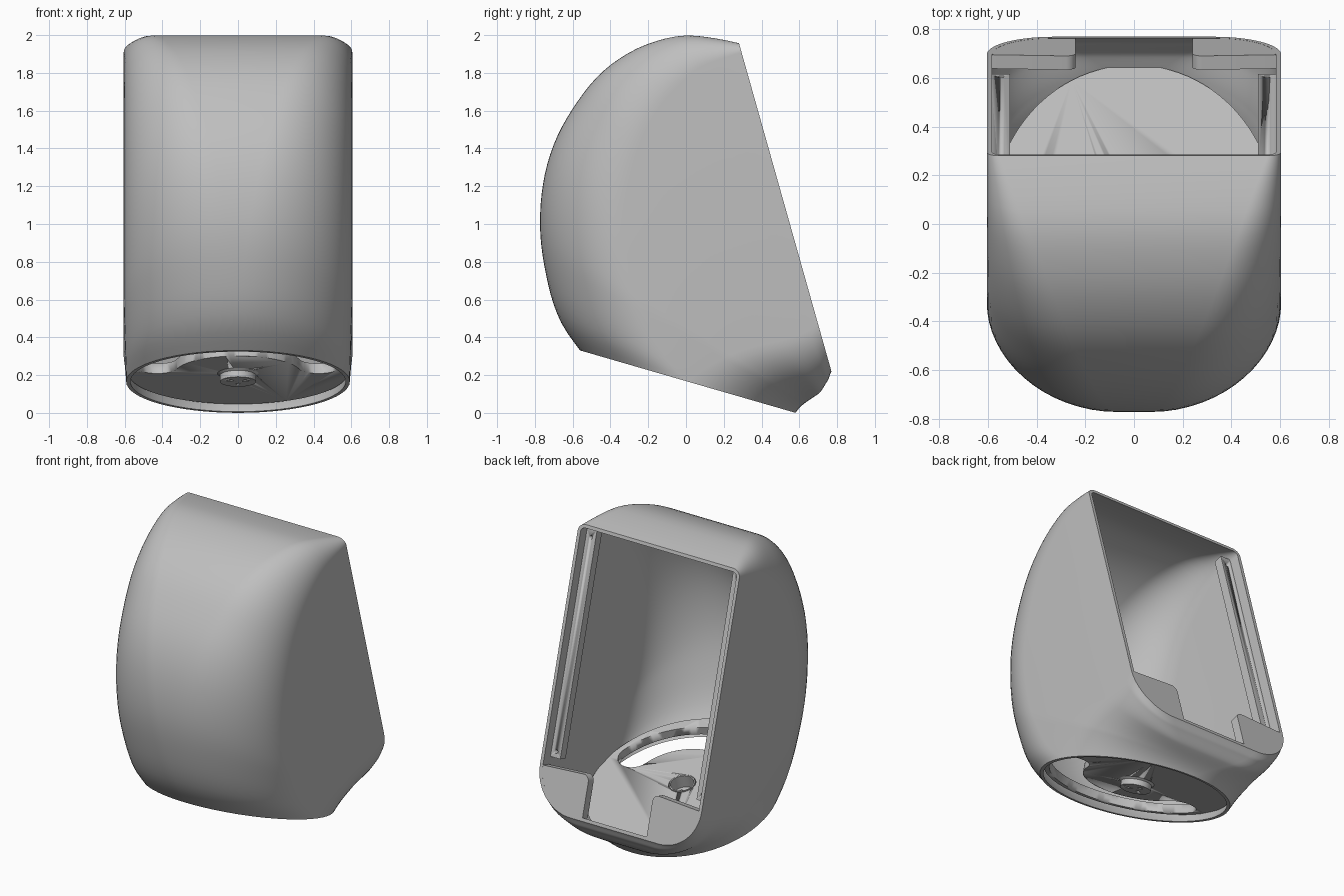
import bpy, bmesh, math
from mathutils import Matrix

if "Cube" in bpy.data.objects:
    bpy.data.objects.remove(bpy.data.objects["Cube"])

# One flat colour for the whole moulded part
grey = bpy.data.materials.new("light grey")
grey.diffuse_color = (0.52, 0.52, 0.52, 1)
grey.use_nodes = True
grey.node_tree.nodes["Principled BSDF"].inputs["Base Color"].default_value = grey.diffuse_color

# Tilted working frames: the hinge line where base plane and back plane meet
HY, HZ = 0.854, -0.079
A_BASE, A_BACK = math.radians(163.85), math.radians(105.73)
BACK = Matrix.Translation((0, HY, HZ)) @ Matrix.Rotation(A_BACK, 4, 'X')
BASE = Matrix.Translation((0, 0.013, 0.165)) @ Matrix.Rotation(math.radians(-16.15), 4, 'X')


def finish(name, bm, matrix=None, smooth=True):
    bmesh.ops.remove_doubles(bm, verts=bm.verts, dist=0.0002)
    bmesh.ops.recalc_face_normals(bm, faces=bm.faces)
    me = bpy.data.meshes.new(name)
    bm.to_mesh(me)
    bm.free()
    if matrix is not None:
        me.transform(matrix)
    me.materials.append(grey)
    ob = bpy.data.objects.new(name, me)
    bpy.context.collection.objects.link(ob)
    if smooth:
        bpy.ops.object.select_all(action='DESELECT')
        ob.select_set(True)
        bpy.context.view_layer.objects.active = ob
        bpy.ops.object.shade_smooth_by_angle(angle=math.radians(32))
    return ob


def grid(name, rings, wrap, matrix=None):
    """Skin closed rings; wrap joins the last ring to the first."""
    bm = bmesh.new()
    vs = [[bm.verts.new(p) for p in r] for r in rings]
    n = len(vs[0])
    for i in range(len(vs) if wrap else len(vs) - 1):
        a, b = vs[i], vs[(i + 1) % len(vs)]
        for j in range(n):
            k = (j + 1) % n
            bm.faces.new((a[j], a[k], b[k], b[j]))
    if not wrap:
        bm.faces.new(vs[0])
        bm.faces.new(vs[-1])
    return finish(name, bm, matrix)


def prism(name, pts, z0, z1, matrix):
    return grid(name, [[(x, y, z) for x, y in pts] for z in (z0, z1)], False, matrix)


def arc(cx, cy, rx, ry, a0, a1, n):
    return [(cx + rx * math.cos(math.radians(a0 + (a1 - a0) * i / n)),
             cy + ry * math.sin(math.radians(a0 + (a1 - a0) * i / n))) for i in range(n + 1)]


def cut(target, cutter):
    cutter.hide_render = True
    cutter.hide_viewport = True
    mod = target.modifiers.new("cut", 'BOOLEAN')
    mod.operation = 'DIFFERENCE'
    mod.solver = 'EXACT'
    mod.object = cutter


def curve(pts, u):
    """Smooth curve through (u, r) points."""
    def slope(i):
        a, b = pts[max(i - 1, 0)], pts[min(i + 1, len(pts) - 1)]
        return (b[1] - a[1]) / (b[0] - a[0])
    i = max(k for k in range(len(pts) - 1) if k == 0 or pts[k][0] <= u)
    (u0, r0), (u1, r1) = pts[i], pts[i + 1]
    h = u1 - u0
    t = (u - u0) / h
    return ((2*t**3 - 3*t*t + 1) * r0 + (t**3 - 2*t*t + t) * h * slope(i)
            + (3*t*t - 2*t**3) * r1 + (t**3 - t*t) * h * slope(i + 1))


# Shell side profiles (y, z): front dome and rear lower lip, from base to back
dome = [(-.56, .33), (-.667, .49), (-.746, .757), (-.773, 1.0), (-.748, 1.26), (-.688, 1.45),
        (-.587, 1.63), (-.455, 1.794), (-.296, 1.91), (-.138, 1.974), (0, 1.998),
        (.153, 1.983), (.28, 1.957)]
lip = [(.58, 0), (.70, .10), (.75, .17), (.77, .22)]


def polar(profile):
    out = []
    for y, z in profile:
        a = math.atan2(z - HZ, y - HY)
        out.append(((A_BASE - a) / (A_BASE - A_BACK), math.hypot(y - HY, z - HZ)))
    return out


dome_r, lip_r = polar(dome), polar(lip)


def section(u, t):
    """Closed section at fan position u, inset by wall t: circle at base, rounded box at back."""
    ang = A_BASE + (A_BACK - A_BASE) * u
    w = 0.592 + 0.013 * min(1, u * 4) - t
    ro, ri = curve(dome_r, u), curve(lip_r, u)
    fo, fi = 0.55 * u ** 1.8, 0.33 * u
    do = 0.05 + 0.5435 * (1 - u ** 1.8) + 0.3 * u * (1 - u)
    di = 0.27 + 0.3235 * (1 - u) ** 1.5
    co, ci = ro - do, ri + di
    do, di = do - t, di - t
    n = 16
    pts = (arc(fo, co, w - fo, do, 0, 90, n) + arc(-fo, co, w - fo, do, 90, 180, n)
           + arc(-fi, ci, w - fi, di, 180, 270, n) + arc(fi, ci, w - fi, di, 270, 360, n))
    return [(x, HY + r * math.cos(ang), HZ + r * math.sin(ang)) for x, r in pts]


STEPS = 44
us = [i / STEPS for i in range(STEPS + 1)]
grid("shell", [section(u, 0) for u in us] + [section(u, 0.022) for u in reversed(us)], True)

# Corner fillers beside the notch in the rear lower lip
for side in (1, -1):
    pts = ([(.24, .325)] + arc(.28, .56, .04, .04, 180, 90, 5)
           + arc(.33, .581, .262, .256, 0, -90, 12))
    prism("lip_corner", [(side * x, s) for x, s in pts], 0.0005, 0.06, BACK)

# Recessed mounting rails with a screw hole at each end
for side in (1, -1):
    rail = prism("mounting_rail", [(side * x, s) for x, s in
                 ((.51, .63), (.59, .63), (.59, 2.09), (.51, 2.09))], 0.07, 0.13, BACK)
    for s in (0.67, 2.03):
        cut(rail, prism("screw_hole_cutter", arc(side * .547, s, .012, .012, 0, 337.5, 15),
                        0.05, 0.11, BACK))

# Floor plate inside the base, flaring to meet the shell
floor = grid("floor_plate", [[(x, y, 0.045) for x, y in arc(0, 0, .577, .58, 0, 356.25, 95)],
                             [(x, y, 0.10) for x, y in arc(0, 0, .58, .638, 0, 356.25, 95)]],
             False, BASE)

# Curved slot through the front half of the floor
R, H = 0.44, 0.105
a0, a1 = 194, 346
ends = [(R * math.cos(math.radians(a)), R * math.sin(math.radians(a))) for a in (a0, a1)]
slot = (arc(0, 0, R + H, R + H, a0, a1, 48) + arc(*ends[1], H, H, a1, a1 + 180, 12)[1:]
        + arc(0, 0, R - H, R - H, a1, a0, 40)[1:] + arc(*ends[0], H, H, a0 + 180, a0 + 360, 12)[1:-1])
cut(floor, prism("slot_cutter", slot, 0.0, 0.2, BASE))
cut(floor, prism("cup_hole_cutter", arc(0, 0, .085, .085, 0, 352.5, 47), 0.0, 0.2, BASE))

# Cup hanging from the middle of the floor, with small holes in its bottom
cup_profile = [(.0001, 0), (.095, 0), (.095, .035), (.11, .046), (.08, .046), (.08, .103),
               (.072, .103), (.072, .015), (.0001, .015)]
cup = grid("cup", [[(x, y, h) for x, y in arc(0, 0, r, r, 0, 352.5, 47)] for r, h in cup_profile],
           False, BASE)
for k in range(3):
    a = math.radians(90 + 120 * k)
    cut(cup, prism("cup_screw_cutter", arc(.042 * math.cos(a), .042 * math.sin(a), .011, .011,
                                           0, 330, 11), -0.03, 0.04, BASE))
